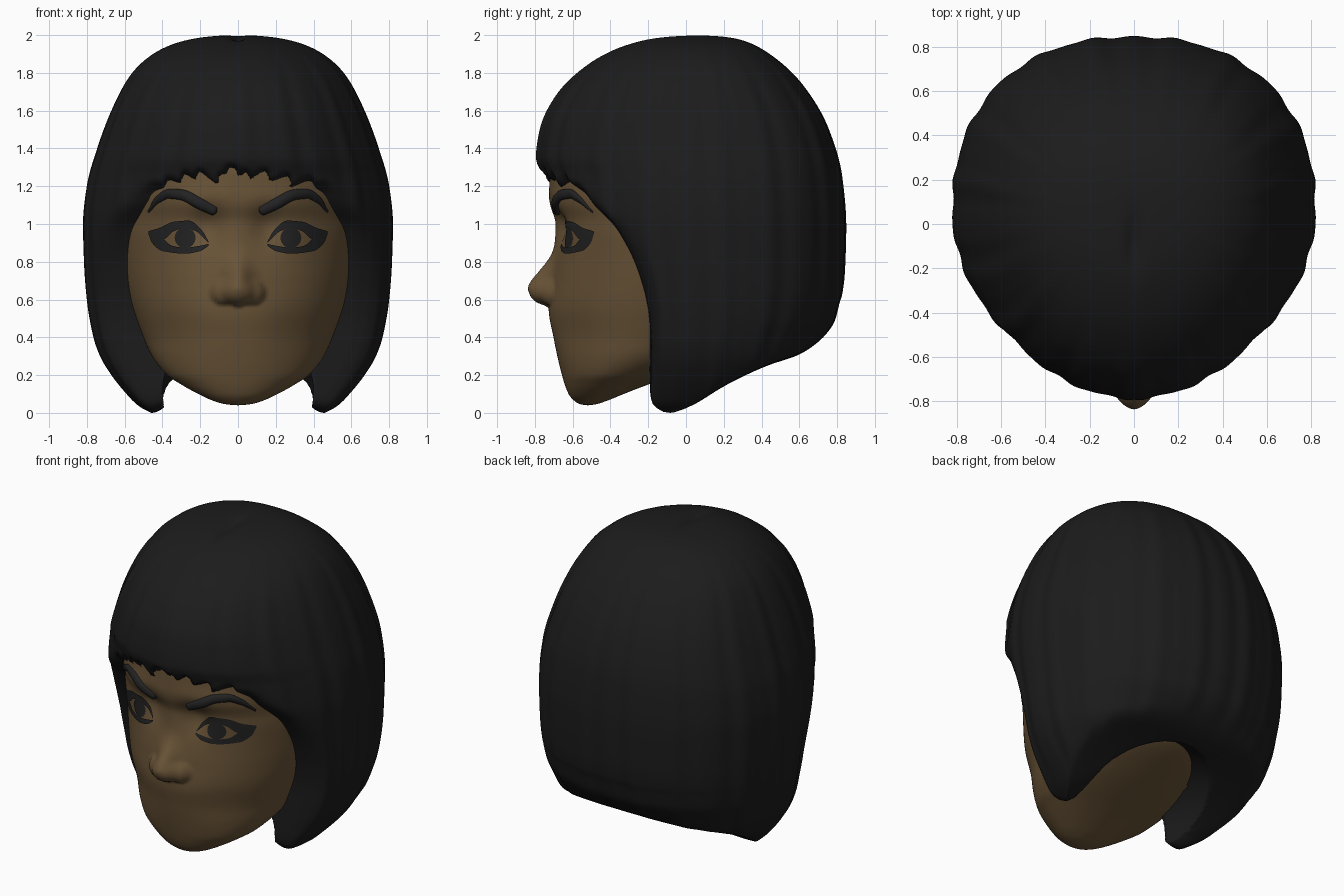
import bpy, bmesh, math
from math import sin, cos, pi, exp, sqrt

if "Cube" in bpy.data.objects:
    bpy.data.objects.remove(bpy.data.objects["Cube"])


def material(name, rgb):
    m = bpy.data.materials.new(name)
    m.diffuse_color = (*rgb, 1)
    m.use_nodes = True
    m.node_tree.nodes["Principled BSDF"].inputs["Base Color"].default_value = m.diffuse_color
    return m


HAIR = material("black_hair", (0.0115, 0.0115, 0.012))
DARK = material("charcoal_makeup", (0.016, 0.016, 0.017))
SKIN = material("brown_skin", (0.14, 0.087, 0.038))


def curve(*pts):
    """Monotone smooth interpolation through (key, value) points."""
    p = sorted(pts)
    n = len(p)
    s = [(p[i + 1][1] - p[i][1]) / (p[i + 1][0] - p[i][0]) for i in range(n - 1)]
    t = [s[0]] + [2 * a * b / (a + b) if a * b > 0 else 0 for a, b in zip(s, s[1:])] + [s[-1]]

    def f(k):
        k = min(max(k, p[0][0]), p[-1][0])
        i = 0
        while i < n - 2 and k > p[i + 1][0]:
            i += 1
        h = p[i + 1][0] - p[i][0]
        u = (k - p[i][0]) / h
        return ((2 * u**3 - 3 * u * u + 1) * p[i][1] + (u**3 - 2 * u * u + u) * h * t[i]
                + (3 * u * u - 2 * u**3) * p[i + 1][1] + (u**3 - u * u) * h * t[i + 1])
    return f


def soft_max(a, b, k):
    return .5 * (a + b + sqrt((a - b)**2 + k * k))


def loft(name, rows, mat, closed=True, cap=False):
    """Skin rows of points with quads."""
    bm = bmesh.new()
    vs = [[bm.verts.new(c) for c in r] for r in rows]
    n = len(rows[0])
    for a, b in zip(vs, vs[1:]):
        for j in range(n if closed else n - 1):
            k = (j + 1) % n
            bm.faces.new((a[j], a[k], b[k], b[j]))
    if cap:
        bm.faces.new(vs[0])
        bm.faces.new(vs[-1])
    bmesh.ops.remove_doubles(bm, verts=bm.verts, dist=1e-5)
    bmesh.ops.recalc_face_normals(bm, faces=bm.faces)
    if not closed and sum(f.normal.y for f in bm.faces) > 0:
        bmesh.ops.reverse_faces(bm, faces=bm.faces)
    me = bpy.data.meshes.new(name)
    bm.to_mesh(me)
    bm.free()
    me.materials.append(mat)
    me.polygons.foreach_set("use_smooth", [True] * len(me.polygons))
    ob = bpy.data.objects.new(name, me)
    bpy.context.collection.objects.link(ob)
    return ob


# Head: half width, centre, front and back of each level
h_w = curve((.04, 0), (.045, .06), (.06, .12), (.1, .21), (.15, .30), (.2, .375), (.3, .455),
            (.4, .50), (.6, .58), (.8, .635), (1, .66), (1.25, .66), (1.5, .6), (1.7, .45),
            (1.82, .25), (1.88, 0))
h_c = curve((.04, -.52), (.1, -.465), (.2, -.355), (.3, -.24), (.4, -.155), (.6, -.06), (.8, 0), (1.88, 0))
h_f = curve((.04, -.52), (.045, -.555), (.06, -.585), (.1, -.62), (.2, -.655), (.4, -.70),
            (.55, -.725), (.7, -.71), (.9, -.69), (1, -.69), (1.1, -.71), (1.25, -.72),
            (1.5, -.64), (1.7, -.5), (1.82, -.28), (1.88, 0))
h_b = curve((.04, -.52), (.045, -.48), (.06, -.43), (.1, -.33), (.15, -.2), (.25, .1), (.35, .35),
            (.5, .52), (.8, .62), (1.2, .66), (1.5, .6), (1.7, .45), (1.82, .25), (1.88, 0))


def bump(x, z):
    """Forward relief of the face: nose, nostrils, sockets, brow, cheeks."""
    x = abs(x)

    def g(cx, cz, sx, sz):
        return exp(-.5 * (((x - cx) / sx)**2 + ((z - cz) / sz)**2))

    def dome(cx, cz, rx, rz):
        return sqrt(max(0, 1 - ((x - cx) / rx)**2 - ((z - cz) / rz)**2))
    nose = .13 * g(0, .665, .055, .105 if z > .665 else .04)
    nose = soft_max(nose, .132 * dome(0, .65, .095, .085), .03)
    nose = soft_max(nose, .08 * dome(.078, .64, .068, .072), .035) - .025
    return (nose - .042 * g(.155, .985, .06, .075) + .02 * g(.25, 1.13, .2, .05)
            - .012 * g(.32, .45, .1, .1))


def front(x, z):
    t = min(1, abs(x) / max(h_w(z), 1e-6))
    return h_c(z) - (h_c(z) - h_f(z)) * sqrt(1 - t * t) - bump(x, z)


rows = []
N, SEG = 200, 240
for i in range(N + 1):
    z = .96 - .92 * cos(pi * i / N)
    w, c, f, b = h_w(z), h_c(z), h_f(z), h_b(z)
    row = []
    for j in range(SEG):
        a = 2 * pi * j / SEG
        x, d = w * sin(a), cos(a)
        y = c - (c - f) * d - bump(x, z) * min(1, 4 * d) if d > 0 else c - (b - c) * d
        row.append((x, y, z))
    rows.append(row)
loft("head", rows, SKIN)

# Hair: a domed body trimmed by a front edge line and a sloping back hem


def zcurve(*pts):
    f = curve(*[(sqrt(2 - z), v) for z, v in pts])
    return lambda z: f(sqrt(max(0, 2 - z)))


r_x = zcurve((2, 0), (1.98, .24), (1.95, .35), (1.9, .45), (1.8, .56), (1.6, .67), (1.4, .745),
             (1.2, .80), (1, .82), (.8, .815), (.6, .80), (.4, .765), (.3, .73), (.2, .67),
             (.1, .59), (.03, .52), (0, .46))
r_f = zcurve((2, 0), (1.98, .25), (1.95, .36), (1.85, .56), (1.68, .735), (1.5, .82),
             (1.35, .84), (1.25, .81), (1, .8), (0, .7))
r_b = zcurve((2, 0), (1.98, .22), (1.88, .42), (1.72, .58), (1.5, .705), (1.25, .775),
             (1, .795), (.75, .785), (.5, .74), (.37, .67), (0, .55))
edge = curve((0, -.12), (.04, -.18), (.15, -.2), (.45, -.21), (.75, -.275), (.97, -.375), (1.1, -.49),
             (1.2, -.57), (1.25, -.70), (1.28, -.98), (2, -1))
hem = curve((0, -.06), (.03, .02), (.15, .22), (.26, .46), (.3, .59), (.37, .72), (.5, .95), (2, 1.2))
round_k = curve((0, .05), (.2, .13), (.6, .16), (.95, .09), (1.2, .03), (2, .03))

rows = []
N = 180
CY = .05
for i in range(N + 1):
    z = 2 - 2 * (i / N)**2
    row = []
    for j in range(SEG):
        a = 2 * pi * j / SEG
        m = min(a, 2 * pi - a)
        lock = 1 + min(1, 3 * (2 - z), 5 * z) * (.006 * sin(22 * m + .6) + .003 * sin(37 * m))
        sx, d = sin(a), cos(a)
        # fuller towards the back corners, slimmer towards the front ones
        p = 1.92 if d > 0 else 2.28
        if z > .1:
            lock *= 1 + min(1, 5 * (z - .1)) * ((abs(sx)**p + abs(d)**p)**(-1 / p) - 1)
        x = r_x(z) * sx * lock
        y = CY - (r_f(z) if d > 0 else r_b(z)) * d * lock
        # ragged fringe
        u = abs(x) * 9.5 + .3 + .25 * sin(9 * x)
        jag = .085 * (u % 1) + .015 * sin(17 * x) - .05 + .08 * exp(-((x + .03) / .02)**2)
        jag *= max(0, 1 - (x / .5)**4)
        y = soft_max(y, edge(z - jag if z > 1.12 else z), round_k(z))
        y = -soft_max(-y, -hem(z), .06 if z < .6 else .01)
        # parting dent at the crown, rounded inner side of the tips
        lift = -.025 * exp(-(x / .04)**2) * exp(-((y + .08) / .14)**2) if z > 1.7 else 0
        if z < .1:
            lift = (.1 - z) * min(.6, .6 * max(0, (.455 - abs(x)) / .09)**2)
        row.append((x, y, z + lift))
    rows.append(row)
# close the underside by folding front and back together along one seam
rows.append([(x, -.09, z) for x, y, z in rows[-1]])
hair = loft("bob_hair", rows, HAIR)

# Hollow under the hair so the jaw shows between the tips
bpy.ops.mesh.primitive_uv_sphere_add(segments=64, ring_count=40, radius=1, location=(0, -.05, .12))
cutter = bpy.context.object
cutter.name = "hair_hollow_cutter"
cutter.scale = (.41, .62, .33)
cutter.hide_render = True
cutter.data.materials.append(HAIR)
cutter.data.polygons.foreach_set("use_smooth", [True] * len(cutter.data.polygons))
bpy.context.view_layer.update()
cut = hair.modifiers.new("hollow", 'BOOLEAN')
cut.operation, cut.solver, cut.object = 'DIFFERENCE', 'EXACT', cutter
soft = hair.modifiers.new("soften", 'SMOOTH')
soft.factor, soft.iterations = .5, 3
bpy.context.view_layer.objects.active = hair
for name in ("hollow", "soften"):
    bpy.ops.object.modifier_apply(modifier=name)
bpy.data.objects.remove(cutter)

# Open the hair where the face fills it
bm = bmesh.new()
bm.from_mesh(hair.data)
hidden = []
for v in bm.verts:
    x, y, z = v.co
    if .3 < z < 1.25 and y < h_c(z) + .3 and abs(x) < h_w(z) - .06:
        t = sqrt(1 - (x / h_w(z))**2)
        if front(x, z) + .06 < y < h_c(z) + (h_b(z) - h_c(z)) * t - .06:
            hidden.append(v)
bmesh.ops.delete(bm, geom=hidden, context='VERTS')
bm.to_mesh(hair.data)
bm.free()

# Eye outline curves and brow curves, by distance from the middle
lid_top = curve((.155, .905), (.19, .965), (.26, 1.018), (.34, 1.012), (.42, .978), (.475, .962))
lid_in = curve((.155, .9), (.175, .92), (.22, .96), (.28, .98), (.34, .962), (.395, .92), (.475, .955))
low_in = curve((.155, .895), (.2, .885), (.28, .875), (.35, .885), (.395, .92), (.475, .955))
low_out = curve((.155, .885), (.2, .857), (.28, .843), (.4, .857), (.455, .9), (.475, .95))
brow_z = curve((.112, 1.066), (.2, 1.108), (.3, 1.155), (.36, 1.16), (.42, 1.13), (.475, 1.062))
brow_r = curve((.112, .008), (.122, .028), (.2, .031), (.3, .028), (.36, .026), (.42, .02), (.475, .006))

for side, s in (("right", 1), ("left", -1)):
    def on_face(x, z, off):
        return (s * x, front(x, z) - off, z)

    # lash lines
    xs = [.155 + .32 * i / 48 for i in range(49)]
    for part, lo, hi in (("upper_lash", lid_in, lid_top), ("lower_lash", low_out, low_in)):
        loft(f"{side}_{part}", [[on_face(x, lo(x) + (hi(x) - lo(x)) * k / 4, .009) for k in range(5)]
                                for x in xs], DARK, closed=False)
    # iris
    loft(f"{side}_iris", [[on_face(.28 + r * .0138 * cos(2 * pi * k / 32),
                                   .927 + r * .0138 * sin(2 * pi * k / 32), .005)
                           for k in range(33)] for r in range(5)], DARK, closed=False)
    # eyebrow
    rings = []
    for i in range(41):
        x = .112 + .363 * i / 40
        z, r = brow_z(x), brow_r(x)
        tz = (brow_z(x + .002) - brow_z(x - .002)) / .004
        q = sqrt(1 + tz * tz)
        y = front(x, z)
        rings.append([(s * (x - tz / q * r * cos(k * pi / 6)), y - r * .8 * sin(k * pi / 6),
                       z + r / q * cos(k * pi / 6)) for k in range(12)])
    loft(f"{side}_eyebrow", rings, DARK, cap=True)
